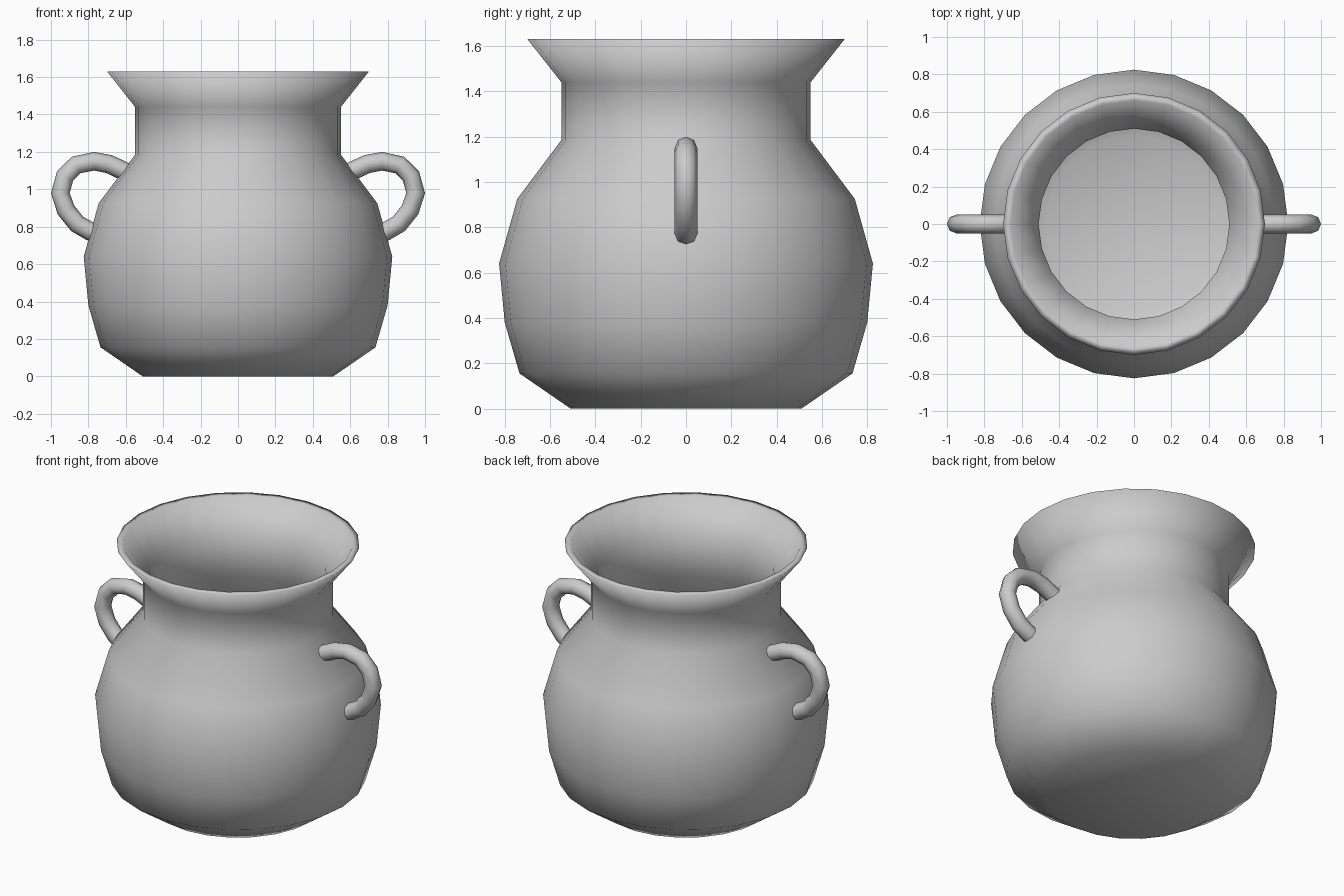
import bpy
import bmesh
from math import cos, sin, tau

SIDES = 24
WALL = 0.04

old = bpy.data.objects.get("Cube")
if old:
    bpy.data.objects.remove(old, do_unlink=True)

# Single clay colour
clay = bpy.data.materials.new("grey_clay")
clay.use_nodes = True
grey = (0.6, 0.6, 0.6, 1)
clay.diffuse_color = grey
clay.node_tree.nodes["Principled BSDF"].inputs["Base Color"].default_value = grey


def lathe(name, profile):
    """Turn a (radius, height) profile about z and close both ends."""
    bm = bmesh.new()
    rings = [[bm.verts.new((r * cos(tau * i / SIDES), r * sin(tau * i / SIDES), z))
              for i in range(SIDES)] for r, z in profile]
    for low, high in zip(rings, rings[1:]):
        for i in range(SIDES):
            j = (i + 1) % SIDES
            bm.faces.new((low[i], low[j], high[j], high[i]))
    bm.faces.new(rings[0][::-1])
    bm.faces.new(rings[-1])
    bmesh.ops.recalc_face_normals(bm, faces=bm.faces)
    for face in bm.faces:
        face.smooth = True
    mesh = bpy.data.meshes.new(name)
    bm.to_mesh(mesh)
    bm.free()
    mesh.materials.append(clay)
    obj = bpy.data.objects.new(name, mesh)
    bpy.context.collection.objects.link(obj)
    return obj


def handle(name, side, path):
    """Sweep a round tube along an (x, z) path."""
    curve = bpy.data.curves.new(name, "CURVE")
    curve.dimensions = "3D"
    curve.bevel_depth = 0.05
    curve.bevel_resolution = 2
    curve.use_fill_caps = True
    spline = curve.splines.new("POLY")
    spline.points.add(len(path) - 1)
    for point, (x, z) in zip(spline.points, path):
        point.co = (side * x, 0, z, 1)
    curve.materials.append(clay)
    obj = bpy.data.objects.new(name, curve)
    bpy.context.collection.objects.link(obj)
    bpy.ops.object.select_all(action="DESELECT")
    obj.select_set(True)
    bpy.context.view_layer.objects.active = obj
    bpy.ops.object.convert(target="MESH")
    bpy.ops.object.shade_smooth()


# Hollow pot: outer wall up to the flared rim, then back down inside to the floor
outer = [(0.51, 0), (0.735, 0.155), (0.80, 0.38), (0.825, 0.64),
         (0.745, 0.925), (0.55, 1.185), (0.55, 1.44), (0.70, 1.63)]
inner = [(r - WALL, max(z, WALL)) for r, z in reversed(outer)]
lathe("pot_body", outer + inner)

# Loop handles on both sides
loop = [(0.575, 1.08), (0.615, 1.1), (0.69, 1.135), (0.77, 1.15), (0.865, 1.13),
        (0.925, 1.07), (0.95, 0.98), (0.92, 0.89), (0.86, 0.815), (0.79, 0.775),
        (0.765, 0.765)]
handle("left_handle", 1, loop)
handle("right_handle", -1, loop)
